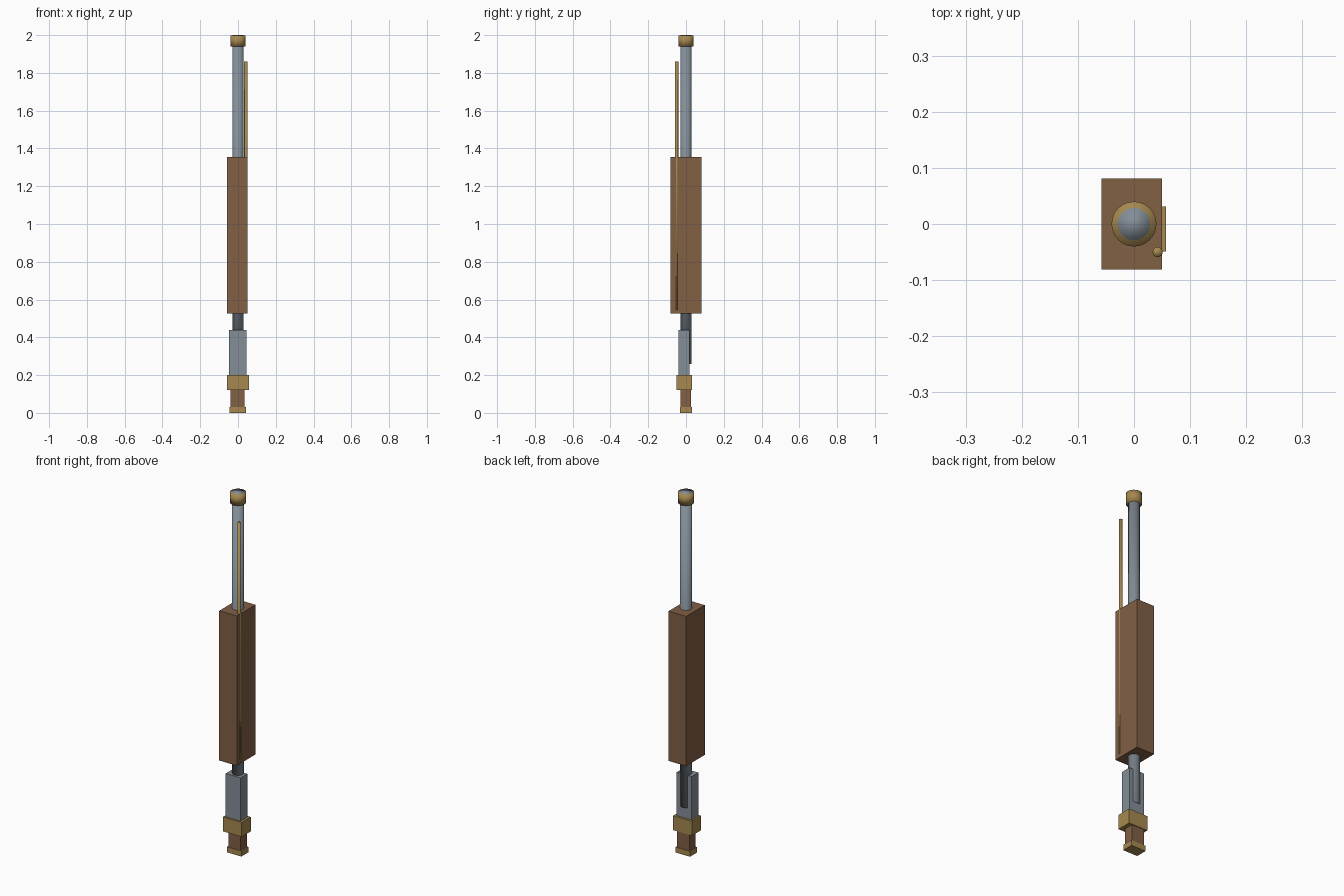
import bpy
import bmesh
from mathutils import Matrix, Vector

if "Cube" in bpy.data.objects:
    bpy.data.objects.remove(bpy.data.objects["Cube"])


def material(name, color):
    m = bpy.data.materials.new(name)
    m.diffuse_color = (*color, 1)
    m.use_nodes = True
    m.node_tree.nodes["Principled BSDF"].inputs["Base Color"].default_value = m.diffuse_color
    return m


steel = material("steel", (0.23, 0.27, 0.31))
brass = material("brass", (0.38, 0.25, 0.08))
wood = material("wood", (0.22, 0.115, 0.06))


def finish(bm, name, mat, smooth=False):
    for f in bm.faces:
        f.smooth = smooth
    mesh = bpy.data.meshes.new(name)
    bm.to_mesh(mesh)
    bm.free()
    mesh.materials.append(mat)
    obj = bpy.data.objects.new(name, mesh)
    bpy.context.collection.objects.link(obj)
    return obj


def box(name, mat, x, y, z):
    """Box from (min, max) extents on each axis."""
    lo, hi = Vector((x[0], y[0], z[0])), Vector((x[1], y[1], z[1]))
    bm = bmesh.new()
    bmesh.ops.create_cube(
        bm, size=1,
        matrix=Matrix.Translation((lo + hi) / 2) @ Matrix.Diagonal((*(hi - lo), 1)))
    return finish(bm, name, mat)


def rod(name, mat, x, y, z, radius, sides=32):
    """Upright cylinder, smooth shaded across its end caps."""
    bm = bmesh.new()
    bmesh.ops.create_cone(
        bm, cap_ends=True, segments=sides, radius1=radius, radius2=radius,
        depth=z[1] - z[0], matrix=Matrix.Translation((x, y, (z[0] + z[1]) / 2)))
    return finish(bm, name, mat, smooth=True)


# Stacked blocks from the bottom up
box("end_plate", brass, (-0.046, 0.042), (-0.031, 0.031), (0, 0.03))
box("grip", wood, (-0.040, 0.035), (-0.028, 0.027), (0.03, 0.12))
box("collar", brass, (-0.058, 0.057), (-0.049, 0.031), (0.12, 0.20))
box("receiver", steel, (-0.048, 0.044), (-0.040, 0.019), (0.20, 0.44))
box("body", wood, (-0.058, 0.050), (-0.0815, 0.0815), (0.525, 1.355))

# Long tube through the body, its end ring and the thin side rod
rod("tube", steel, 0, 0, (0.26, 2.0), 0.029)
rod("tube_ring", brass, 0, 0, (1.94, 1.998), 0.040)
rod("side_rod", brass, 0.042, -0.05, (0.545, 1.86), 0.009, 16)
